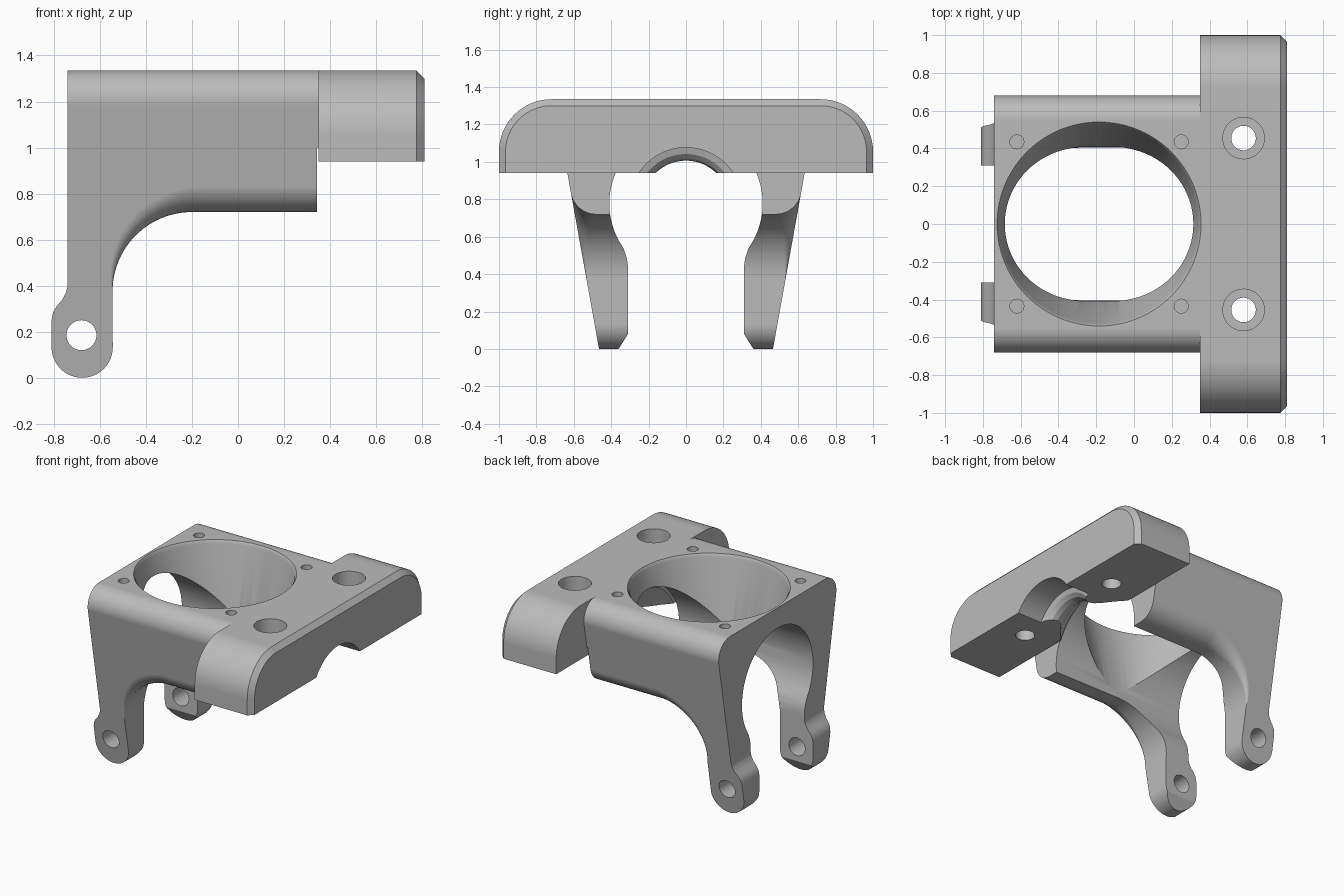
import bpy, bmesh, math
from math import sin, cos, radians, pi

old = bpy.data.objects.get("Cube")
if old:
    bpy.data.objects.remove(old)

TOP, BAR_BOTTOM, BAR_BACK = 1.335, 0.94, 0.35
TUNNEL_Z, BORE_X = 0.777, -0.185
SLOPE = 0.18


def wall(z):
    return 0.465 + SLOPE * z


def loft(name, rings):
    """Skin a list of equal-length closed rings and cap both ends."""
    bm = bmesh.new()
    loops = [[bm.verts.new(p) for p in ring] for ring in rings]
    n = len(loops[0])
    for a, b in zip(loops, loops[1:]):
        for i in range(n):
            j = (i + 1) % n
            bm.faces.new((a[i], a[j], b[j], b[i]))
    bm.faces.new(loops[0])
    bm.faces.new(loops[-1])
    bmesh.ops.recalc_face_normals(bm, faces=bm.faces)
    mesh = bpy.data.meshes.new(name)
    bm.to_mesh(mesh)
    bm.free()
    obj = bpy.data.objects.new(name, mesh)
    bpy.context.collection.objects.link(obj)
    return obj


def place(u, v, w, axis):
    return {"X": (w, u, v), "Y": (u, w, v), "Z": (u, v, w)}[axis]


def prism(name, pts, axis, a, b):
    return loft(name, [[place(u, v, w, axis) for u, v in pts] for w in (a, b)])


def arc(cx, cy, r, start, end, steps):
    angles = [radians(start + (end - start) * i / steps) for i in range(steps + 1)]
    return [(cx + r * cos(a), cy + r * sin(a)) for a in angles]


def turned(name, cx, cy, axis, profile, sides=48):
    """Round solid along an axis from (position, radius) pairs."""
    return loft(name, [[place(u, v, w, axis) for u, v in arc(cx, cy, r, 0, 360, sides)[:-1]]
                       for w, r in profile])


def mirrored(half):
    return half + [(-y, z) for y, z in reversed(half)]


def combine(target, tool, operation):
    mod = target.modifiers.new(operation, "BOOLEAN")
    mod.operation, mod.solver, mod.object = operation, "EXACT", tool
    bpy.context.view_layer.update()
    with bpy.context.temp_override(object=target, active_object=target):
        bpy.ops.object.modifier_apply(modifier=mod.name)
    bpy.data.objects.remove(tool)


# Block with tapered sides, rounded along the top edges
tilt = math.atan(SLOPE)
r = 0.13
corner_y = wall(TOP - r) - r / cos(tilt)
section = [(wall(-0.1), -0.1)] + arc(corner_y, TOP - r, r, -math.degrees(tilt), 90, 14)
bracket = prism("motor_bracket", mirrored(section), "X", -0.9, 0.4)

# Side outline with arms and round lugs
outline = [(0.4, 1.5), (-0.74, 1.5), (-0.74, 0.4), (-0.747, 0.37), (-0.765, 0.337),
           (-0.787, 0.312), (-0.803, 0.285), (-0.81, 0.25)]
outline += arc(-0.677, 0.133, 0.133, 180, 360, 24)
outline += arc(-0.2, 0.375, 0.345, 180, 90, 24)
outline += [(0.343, 0.72), (0.343, 1.0), (0.4, 1.0)]
combine(bracket, prism("side_outline", outline, "Y", -0.9, 0.9), "INTERSECT")

# Growing round-over on the lower outer edges
for side in (-1, 1):
    stations = []
    for k in range(17):
        t = k / 16
        a = pi * (1 - t / 2)
        stations.append((-0.2 + 0.345 * cos(a), 0.375 + 0.345 * sin(a),
                         cos(a), sin(a), 0.004 + 0.106 * t))
    stations.append((0.4, 0.72, 0, 1, 0.11))
    rings, e = [], 0.03
    for px, pz, nx, nz, r in stations:
        shape = [(-e, -e), (r, -e)]
        shape += [(r - r * sin(b * pi / 16), r - r * cos(b * pi / 16)) for b in range(9)]
        shape.append((-e, r))
        rings.append([(px + s * nx, side * (wall(pz + s * nz) - d), pz + s * nz)
                      for s, d in shape])
    combine(bracket, loft("edge_cutter", rings), "DIFFERENCE")


# Cross bar with rounded ends and a chamfered outer face
def bar_ring(x, inset):
    r = 0.28 - inset
    half = [(1 - inset, BAR_BOTTOM)] + arc(0.72, TOP - 0.28, r, 0, 90, 16)
    return [(x, y, z) for y, z in mirrored(half)]


bar = loft("cross_bar", [bar_ring(BAR_BACK, 0), bar_ring(0.775, 0), bar_ring(0.81, 0.035)])
combine(bracket, bar, "UNION")

# Arched tunnel between the arms
arch = [(0.373, -0.02), (0.31, 0.08), (0.31, 0.44), (0.316, 0.485), (0.333, 0.535)]
arch += arc(0, TUNNEL_Z, 0.41, -28, 88, 28)
combine(bracket, prism("tunnel", mirrored(arch), "X", -1, BAR_BACK), "DIFFERENCE")

# Tapered bore with a softened rim
bore = [(0.76, 0.407), (TUNNEL_Z, 0.41), (TOP - 0.02, 0.527), (TOP, 0.54), (1.4, 0.54)]
combine(bracket, turned("bore", BORE_X, 0, "Z", bore, 96), "DIFFERENCE")

# Stepped groove beneath the bar
groove = [(0.34, 0.4), (0.41, 0.33), (0.46, 0.275), (0.5, 0.242), (0.54, 0.23),
          (0.575, 0.24), (0.6, 0.265), (0.61, 0.3), (0.85, 0.3)]
combine(bracket, turned("groove", 0, TUNNEL_Z, "X", groove, 64), "DIFFERENCE")

# Bolt holes, blind pin holes and the pivot hole
for side in (-1, 1):
    bolt = [(0.9, 0.065), (TOP - 0.18, 0.065), (TOP - 0.18, 0.11), (1.4, 0.11)]
    combine(bracket, turned("bolt_hole", 0.58, 0.455 * side, "Z", bolt), "DIFFERENCE")
    for x in (-0.62, 0.25):
        pin = [(TOP - 0.12, 0.037), (1.4, 0.037)]
        combine(bracket, turned("pin_hole", x, 0.435 * side, "Z", pin, 24), "DIFFERENCE")
pivot = [(-0.8, 0.065), (0.8, 0.065)]
combine(bracket, turned("pivot_hole", -0.68, 0.185, "Y", pivot), "DIFFERENCE")

# Single grey finish
grey = bpy.data.materials.new("plain_grey")
grey.use_nodes = True
color = (0.5, 0.5, 0.5, 1)
grey.diffuse_color = color
grey.node_tree.nodes["Principled BSDF"].inputs["Base Color"].default_value = color
bracket.data.materials.clear()
bracket.data.materials.append(grey)
for face in bracket.data.polygons:
    face.material_index = 0

# Smooth curves, crisp edges
bpy.ops.object.select_all(action="DESELECT")
bracket.select_set(True)
bpy.context.view_layer.objects.active = bracket
bpy.ops.object.shade_smooth_by_angle(angle=radians(22))
weighted = bracket.modifiers.new("flat_faces", "WEIGHTED_NORMAL")
weighted.keep_sharp = True
